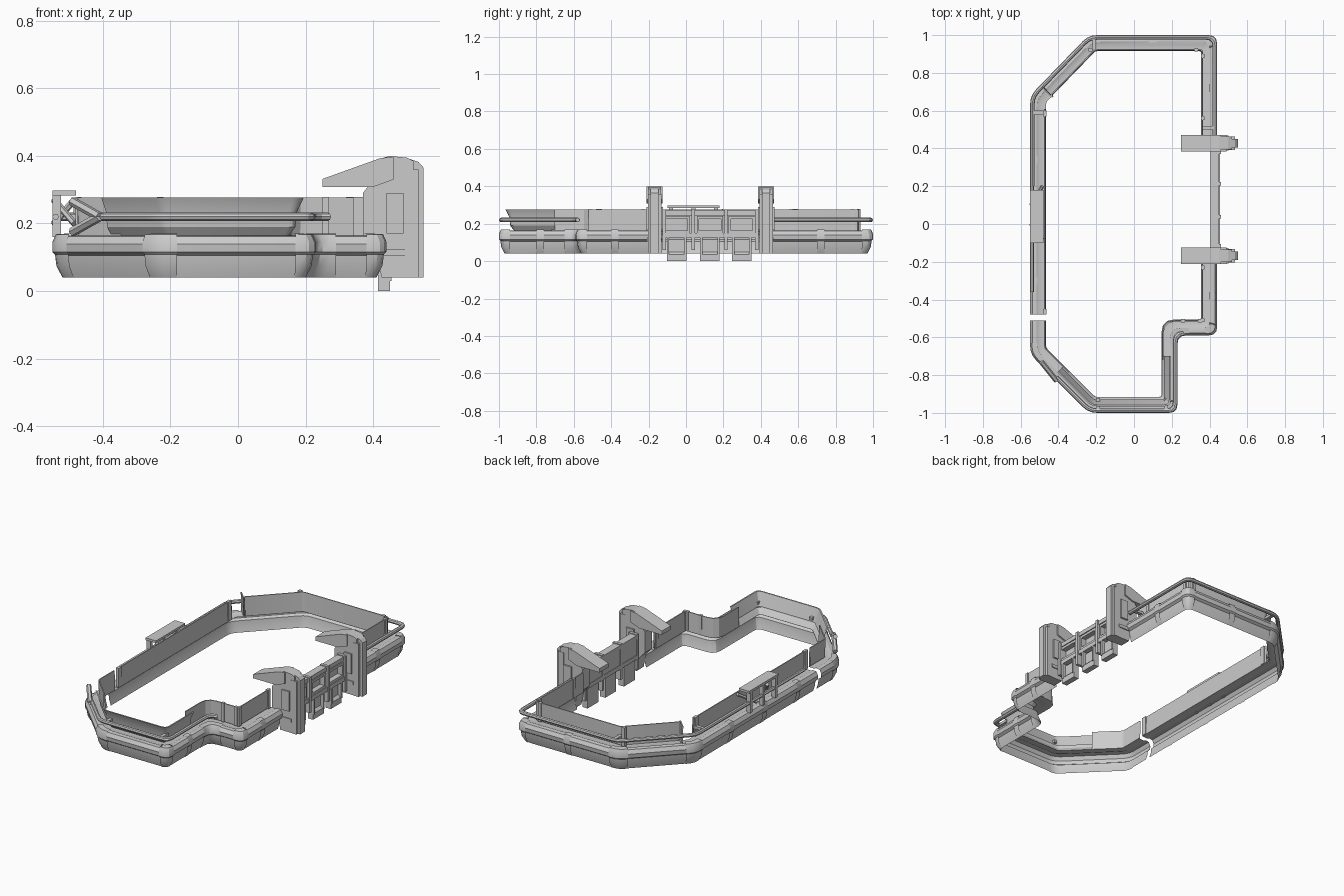
import bpy, bmesh, math
from mathutils import Vector as V

if "Cube" in bpy.data.objects:
    bpy.data.objects.remove(bpy.data.objects["Cube"])


def make(name, verts, faces, smooth=False):
    me = bpy.data.meshes.new(name)
    me.from_pydata([tuple(v) for v in verts], [], faces)
    bm = bmesh.new()
    bm.from_mesh(me)
    bmesh.ops.recalc_face_normals(bm, faces=bm.faces)
    bm.to_mesh(me)
    bm.free()
    ob = bpy.data.objects.new(name, me)
    bpy.context.collection.objects.link(ob)
    if smooth:
        bpy.context.view_layer.objects.active = ob
        ob.select_set(True)
        bpy.ops.object.shade_smooth_by_angle(angle=math.radians(30))
        ob.select_set(False)
    return ob


def box(name, x, y, z):
    vs = [(a, b, c) for a in x for b in y for c in z]
    fs = [(0, 1, 3, 2), (4, 6, 7, 5), (0, 4, 5, 1), (2, 3, 7, 6), (0, 2, 6, 4), (1, 5, 7, 3)]
    return make(name, vs, fs)


def extrude_y(name, prof, y0, y1):
    n = len(prof)
    vs = [(x, y0, z) for x, z in prof] + [(x, y1, z) for x, z in prof]
    fs = [tuple(range(n)), tuple(range(2 * n - 1, n - 1, -1))]
    fs += [(i, (i + 1) % n, n + (i + 1) % n, n + i) for i in range(n)]
    return make(name, vs, fs)


def offset_path(pts, d, c=0.045, seg=3):
    """Offset an open path to its left by d and round the corners."""
    p = [V(q) for q in pts]
    dirs = [(p[i + 1] - p[i]).normalized() for i in range(len(p) - 1)]
    nor = [V((-t.y, t.x)) for t in dirs]
    o = [p[0] + nor[0] * d]
    for i in range(1, len(p) - 1):
        m = nor[i - 1] + nor[i]
        o.append(p[i] + m * (2 * d / m.length_squared))
    o.append(p[-1] + nor[-1] * d)
    out = [o[0]]
    for i in range(1, len(p) - 1):
        left = dirs[i - 1].cross(dirs[i]) > 0
        r = max(c - d * 0.4, 0.008) if left else c + d * 0.3
        a, b = o[i] - dirs[i - 1] * r, o[i] + dirs[i] * r
        for k in range(seg + 1):
            t = k / seg
            out.append(a * (1 - t) ** 2 + o[i] * 2 * t * (1 - t) + b * t * t)
    return out + [o[-1]]


def sweep(name, pts, prof, closed=False):
    """Sweep a (inward offset, z) profile along a counter-clockwise path."""
    rows = [[(q.x, q.y, z) for q in offset_path(pts, d)] for d, z in prof]
    m, n = len(rows[0]), len(rows)
    fs = [(j * m + i, j * m + i + 1, (j + 1) % n * m + i + 1, (j + 1) % n * m + i)
          for j in range(n if closed else n - 1) for i in range(m - 1)]
    if closed:
        fs += [tuple(j * m for j in range(n)), tuple(j * m + m - 1 for j in range(n))]
    return make(name, sum(rows, []), fs, True)


def ring(d, z, r, n=8):
    return [(d + r * math.cos(2 * math.pi * k / n), z + r * math.sin(2 * math.pi * k / n)) for k in range(n)]


def rod(name, a, b, r=0.008, n=6):
    a, b = V(a), V(b)
    q = (b - a).to_track_quat('Z', 'Y')
    cs = [q @ V((r * math.cos(2 * math.pi * k / n), r * math.sin(2 * math.pi * k / n), 0)) for k in range(n)]
    fs = [(k, (k + 1) % n, n + (k + 1) % n, n + k) for k in range(n)]
    fs += [tuple(range(n)), tuple(range(n, 2 * n))]
    make(name, [a + c for c in cs] + [b + c for c in cs], fs)


# Outline of the deck edge, counter-clockwise
NE, N2, NW = (.44, 1), (-.24, 1), (-.55, .68)
SW, S1, SE = (-.55, -.69), (-.24, -1), (.23, -1)
IN, E1 = (.23, -.59), (.44, -.59)
north = [(.44, .46), NE, N2, NW, (-.55, -.48)]
south = [(-.55, -.51), SW, S1, SE, IN, E1, (.44, -.2)]

# Lower hull skirt with lip and ledge
skirt = [(.033, .04), (.022, .075), (.018, .105), (.003, .115), (0, .14),
         (.012, .162), (.035, .165), (.05, .158), (.085, .16)]
sweep("hull_skirt_north", north, skirt)
sweep("hull_skirt_south", south, skirt)

# Raised clamps at corners and along the long sides
clamp = [(.03, .04), (.012, .075), (.008, .108), (0, .116), (0, .145), (.01, .168), (.04, .17)]
full = [(.44, .46), NE, N2, NW, SW, S1, SE, IN, E1, (.44, -.2)]
for i in range(1, len(full) - 1):
    p = V(full[i])
    a = p + (V(full[i - 1]) - p).normalized() * .06
    b = p + (V(full[i + 1]) - p).normalized() * .06
    sweep("corner_clamp", [a, p, b], clamp)
for a, b in [((.44, .7), (.44, .74)), ((.12, 1), (.08, 1)), ((-.55, .36), (-.55, .32)),
             ((-.55, .04), (-.55, 0)), ((-.55, -.28), (-.55, -.32)),
             ((.23, -.8), (.23, -.76)), ((.44, -.4), (.44, -.36))]:
    sweep("side_clamp", [a, b], clamp)

# Upright wall panels
wall = [(.083, .16), (.08, .277), (.074, .277), (.076, .165)]
sweep("wall_north", [(.44, .47), NE, N2, NW, (-.54, .67)], wall)
sweep("wall_west", [(-.55, .61), (-.55, -.48)], wall)
sweep("wall_southwest", [(-.55, -.51), SW, (-.4, -.84)], wall)
sweep("wall_step", [(.23, -.72), IN, E1, (.44, -.21)], wall)
sweep("wall_south", [(-.43, -.81), S1, SE, (.23, -.7)],
      [(.083, .16), (.06, .19), (.055, .235), (.035, .277), (.043, .277), (.07, .2)])

# Panel posts
post = [(.068, .165), (.068, .279), (.086, .279), (.086, .165)]
for a, b in [((.44, .88), (.44, .9)), ((.44, .55), (.44, .57)), ((.34, 1), (.32, 1)),
             ((-.22, 1), (-.24, 1)), ((-.55, .6), (-.55, .57)), ((-.55, -.45), (-.55, -.48)),
             ((.25, -.59), (.27, -.59)), ((.34, -.59), (.36, -.59)), ((.44, -.52), (.44, -.5)),
             ((.44, -.24), (.44, -.22))]:
    sweep("panel_post", [a, b], post, True)

# Bumper rail with short brackets
sweep("rail_north", [(.44, .47), NE, N2, NW, (-.55, .2)], ring(.012, .22, .012), True)
sweep("rail_south", [(-.42, -.82), S1, SE, IN, (.25, -.59)], ring(.012, .22, .012), True)
bracket = [(.015, .212), (.015, .228), (.08, .228), (.08, .212)]
for a, b in [((.44, .5), (.44, .52)), ((-.2, 1), (-.22, 1)), ((-.55, .6), (-.55, .58)),
             ((-.2, -1), (-.18, -1)), ((.16, -1), (.18, -1))]:
    sweep("rail_bracket", [a, b], bracket, True)
rod("rail_brace_upper", (-.49, -.73, .265), (-.41, -.83, .22), .014)
rod("rail_brace_lower", (-.49, -.73, .175), (-.41, -.83, .22), .014)

# West gangway: top plate, posts and struts
box("gangway_plate", (-.55, -.48), (-.1, .18), (.283, .297))
for y in (-.09, .03, .15):
    box("gangway_post", (-.55, -.525), (y, y + .02), (.16, .285))
rod("gangway_strut", (-.545, .1, .2), (-.485, .2, .27), .01)
rod("gangway_strut", (-.545, 0, .27), (-.485, -.08, .2), .01)
rod("gangway_handrail", (-.54, .2, .22), (-.54, -.36, .22), .01)

# Two docking arms on the east side
arm = [(.25, .31), (.25, .332), (.42, .392), (.45, .4), (.5, .395), (.52, .385), (.52, .04),
       (.425, .04), (.41, .12), (.37, .165), (.37, .29), (.385, .31)]
for y in (.428, -.168):
    extrude_y("docking_arm", arm, y - .034, y + .034)
    extrude_y("arm_hood", [(.25, .308), (.25, .332), (.42, .393), (.46, .398), (.46, .33), (.4, .308)],
              y - .043, y + .043)
    extrude_y("arm_spine", [(.5, .394), (.535, .382), (.55, .365), (.55, .04), (.5, .04)], y - .022, y + .022)
    for s in (-1, 1):
        box("arm_side_frame", (.44, .49), sorted((y + s * .03, y + s * .044)), (.17, .29))
        box("arm_cheek", (.495, .535), sorted((y + s * .02, y + s * .036)), (.04, .36))
    box("arm_pin", (.42, .5), (y - .04, y + .04), (.105, .125))

# Window bays and hanging hooks between the arms
box("bay_backing", (.408, .418), (-.125, .385), (.13, .27))
box("bay_top_beam", (.405, .45), (-.125, .385), (.245, .27))
box("bay_bottom_beam", (.405, .455), (-.125, .385), (.125, .15))
for y in (-.125, .03, .205, .37):
    box("bay_divider", (.405, .46), (y, y + .018), (.06, .275))
for y in (-.05, .128, .298):
    for s in (-1, 1):
        box("window_side", (.418, .45), sorted((y + s * .058, y + s * .07)), (.15, .24))
        box("hook_cheek", (.415, .455), sorted((y + s * .04, y + s * .052)), (.03, .125))
    for z in (.15, .225):
        box("window_rail", (.418, .45), (y - .07, y + .07), (z, z + .015))
    extrude_y("hanging_hook", [(.415, 0), (.45, 0), (.45, .035), (.435, .05), (.435, .115), (.415, .125)],
              y - .052, y + .052)
